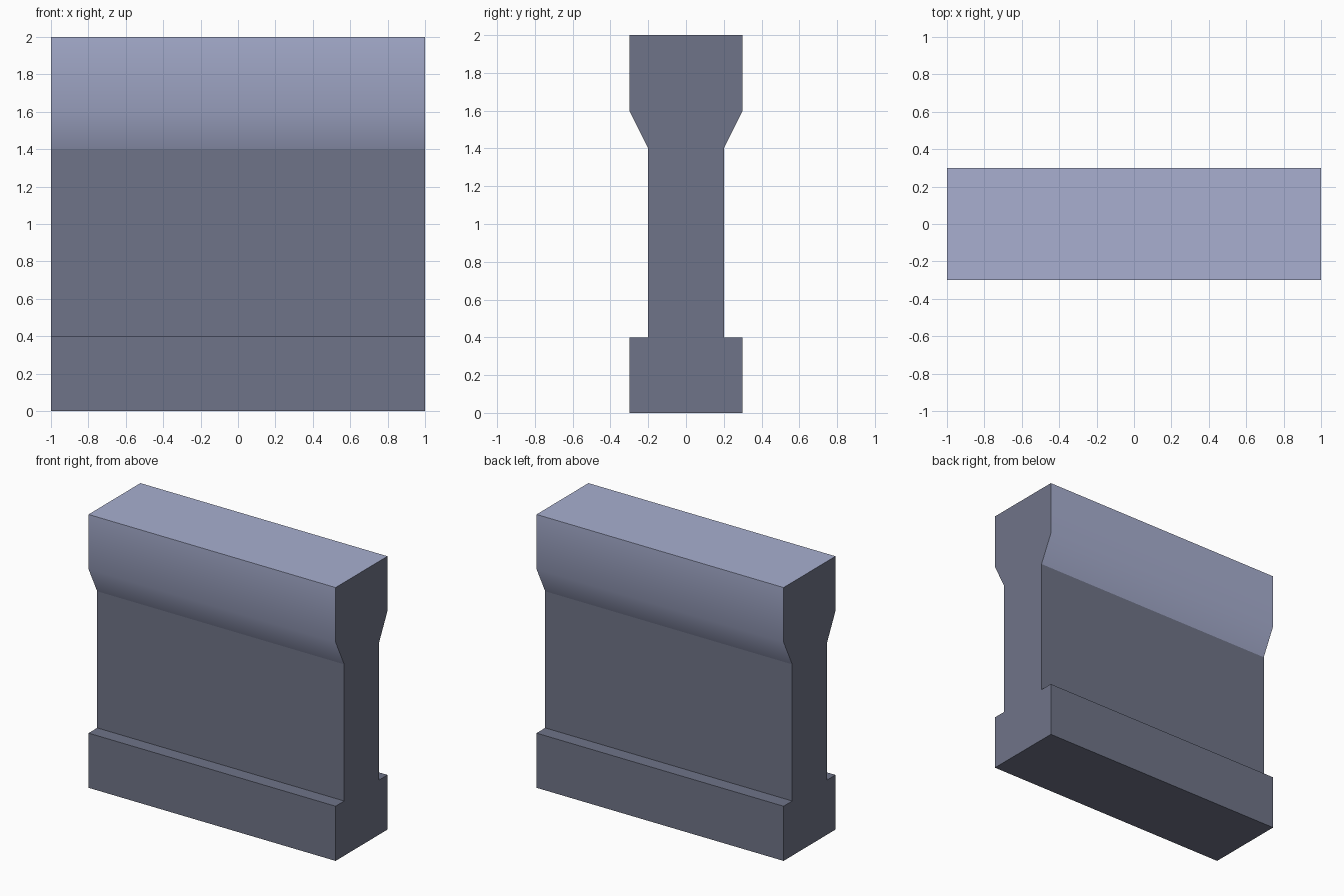
import bpy, bmesh

if "Cube" in bpy.data.objects:
    bpy.data.objects.remove(bpy.data.objects["Cube"])

def material(name, rgb):
    m = bpy.data.materials.new(name)
    m.diffuse_color = (*rgb, 1)
    m.use_nodes = True
    m.node_tree.nodes["Principled BSDF"].inputs["Base Color"].default_value = m.diffuse_color
    return m

# Half profile (y, z) from foot to coping, mirrored to the other side
half = [(0.3, 0), (0.3, 0.4), (0.2, 0.4), (0.2, 1.4), (0.3, 1.6), (0.3, 2)]
profile = half + [(-y, z) for y, z in reversed(half)]

# Extrude the profile along x
bm = bmesh.new()
end = bm.faces.new([bm.verts.new((-1, y, z)) for y, z in profile])
ext = bmesh.ops.extrude_face_region(bm, geom=[end], use_keep_orig=True)
moved = [v for v in ext["geom"] if isinstance(v, bmesh.types.BMVert)]
bmesh.ops.translate(bm, verts=moved, vec=(2, 0, 0))
bmesh.ops.recalc_face_normals(bm, faces=bm.faces)

# Pale coping on the flared sides and top; the ends stay grey
for f in bm.faces:
    f.smooth = True
    is_end = abs(f.normal.x) > 0.5
    if not is_end and f.calc_center_median().z > 1.45:
        f.material_index = 1

# Only the flare's outer corner is shaded smooth
for e in bm.edges:
    e.smooth = all(abs(v.co.z - 1.6) < 0.001 for v in e.verts)

mesh = bpy.data.meshes.new("barrier_wall")
bm.to_mesh(mesh)
bm.free()
mesh.materials.append(material("dark grey stone", (0.159, 0.174, 0.246)))
mesh.materials.append(material("pale blue grey coping", (0.392, 0.429, 0.631)))
wall = bpy.data.objects.new("barrier_wall", mesh)
bpy.context.collection.objects.link(wall)
